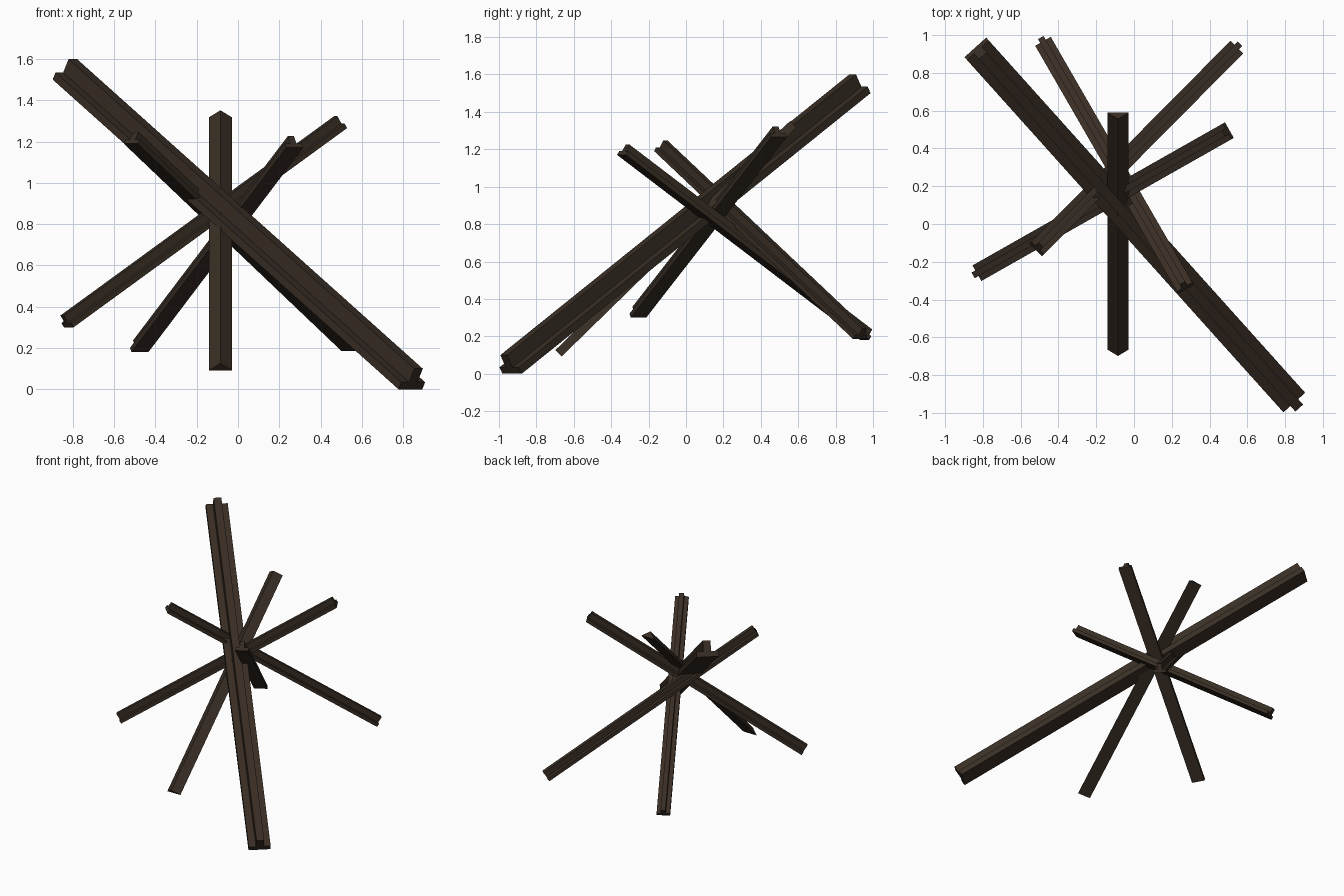
import bpy, bmesh
from mathutils import Vector

if "Cube" in bpy.data.objects:
    bpy.data.objects.remove(bpy.data.objects["Cube"])

# dark weathered brown
mat = bpy.data.materials.new("dark_brown")
mat.diffuse_color = (0.04, 0.027, 0.018, 1)
mat.use_nodes = True
mat.node_tree.nodes["Principled BSDF"].inputs["Base Color"].default_value = mat.diffuse_color


def tee(width, height, plate, stem):
    """T section: flat plate below, stem pointing up."""
    w, s = width / 2, stem / 2
    return [(-w, 0), (w, 0), (w, plate), (s, plate),
            (s, height), (-s, height), (-s, plate), (-w, plate)]


def beam(name, low, high, profile):
    """Sweep a section from low to high, its upper side turned skywards."""
    low, high = Vector(low), Vector(high)
    d = (high - low).normalized()
    side = d.cross(Vector((0, 0, 1))).normalized()
    up = side.cross(d)
    bm = bmesh.new()
    face = bm.faces.new([bm.verts.new(low + side * a + up * b) for a, b in profile])
    res = bmesh.ops.extrude_face_region(bm, geom=[face])
    verts = [v for v in res["geom"] if isinstance(v, bmesh.types.BMVert)]
    bmesh.ops.translate(bm, verts=verts, vec=high - low)
    bmesh.ops.recalc_face_normals(bm, faces=bm.faces)
    mesh = bpy.data.meshes.new(name)
    bm.to_mesh(mesh)
    bm.free()
    mesh.materials.append(mat)
    obj = bpy.data.objects.new(name, mesh)
    bpy.context.collection.objects.link(obj)
    return obj


big = tee(0.155, 0.116, 0.04, 0.055)
small = tee(0.095, 0.068, 0.025, 0.034)
wedge = [(-0.056, 0), (0.056, 0), (0, 0.048)]

# long main beam
beam("main_beam", (0.835, -0.93, 0.0), (-0.84, 0.935, 1.50), big)
# shorter crossing beams
beam("left_cross_beam", (-0.82, -0.254, 0.30), (0.505, 0.497, 1.265), small)
beam("back_left_cross_beam", (-0.475, 0.955, 0.18), (0.275, -0.345, 1.17), small)
beam("back_right_cross_beam", (0.535, 0.927, 0.185), (-0.52, -0.137, 1.19), small)
# triangular beam leaning straight back
beam("wedge_beam", (-0.085, -0.665, 0.092), (-0.085, 0.59, 1.317), wedge)
